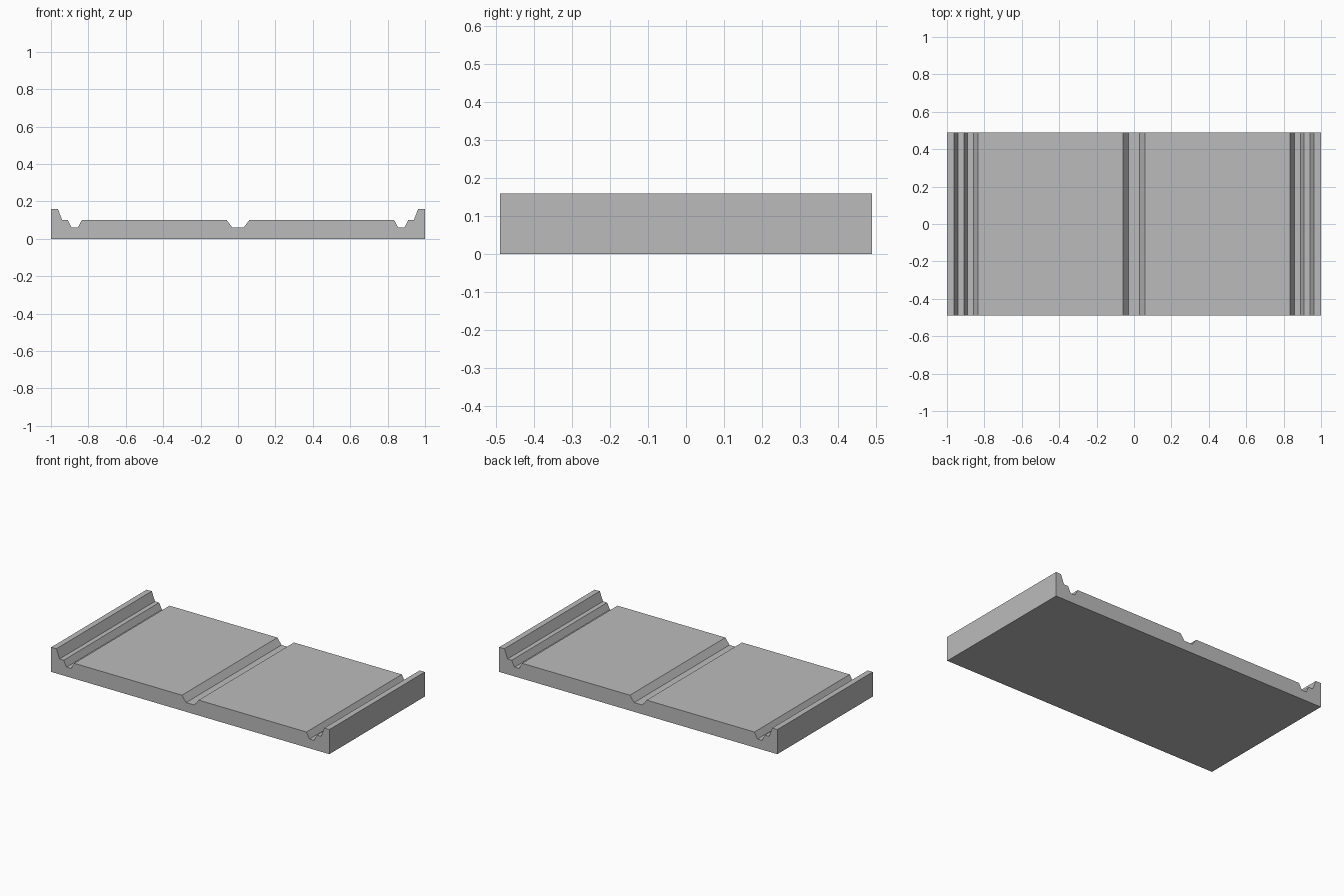
import bpy, bmesh

if "Cube" in bpy.data.objects:
    bpy.data.objects.remove(bpy.data.objects["Cube"])

HALF_DEPTH = 0.49

# Right half of the cross-section: centre groove, deck, side groove, ledge, raised rim
half = [(0.03, 0.06), (0.06, 0.10), (0.835, 0.10), (0.857, 0.06), (0.89, 0.06),
        (0.91, 0.10), (0.94, 0.10), (0.963, 0.16), (1.0, 0.16), (1.0, 0.0)]
profile = half + [(-x, z) for x, z in reversed(half)]

# Extrude the cross-section front to back
bm = bmesh.new()
face = bm.faces.new([bm.verts.new((x, -HALF_DEPTH, z)) for x, z in profile])
ext = bmesh.ops.extrude_face_region(bm, geom=[face])
bmesh.ops.translate(bm, vec=(0, 2 * HALF_DEPTH, 0),
                    verts=[g for g in ext["geom"] if isinstance(g, bmesh.types.BMVert)])
bmesh.ops.recalc_face_normals(bm, faces=bm.faces)
mesh = bpy.data.meshes.new("grooved_slab")
bm.to_mesh(mesh)
bm.free()

# Plain grey material
grey = bpy.data.materials.new("grey")
grey.diffuse_color = (0.5, 0.5, 0.5, 1)
grey.use_nodes = True
grey.node_tree.nodes["Principled BSDF"].inputs["Base Color"].default_value = grey.diffuse_color
mesh.materials.append(grey)

slab = bpy.data.objects.new("grooved_slab", mesh)
bpy.context.collection.objects.link(slab)
